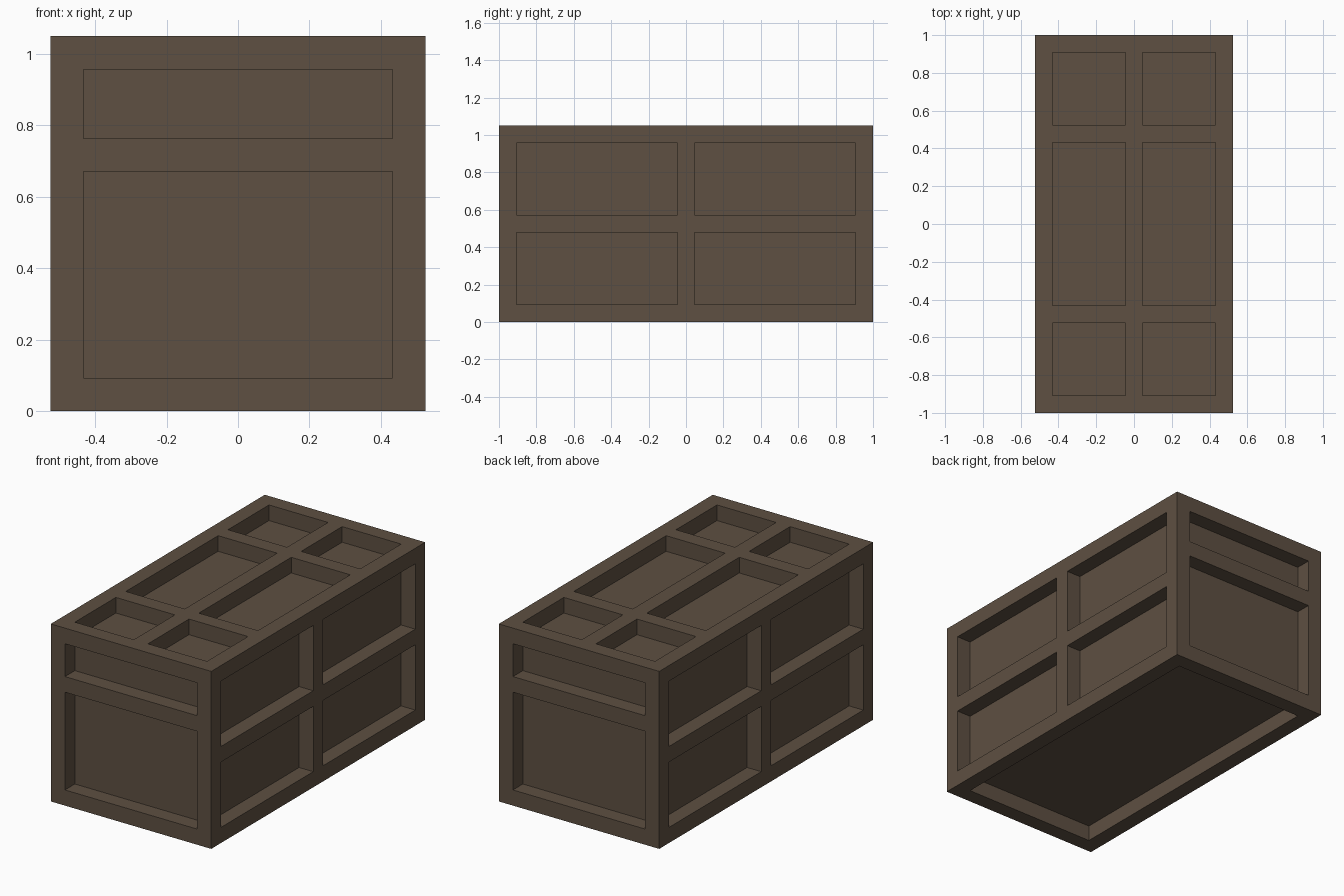
import bpy, bmesh
from mathutils import Vector

if "Cube" in bpy.data.objects:
    bpy.data.objects.remove(bpy.data.objects["Cube"])

HALF = Vector((0.525, 1.0, 0.525))      # half sizes of the crate
CENTRE = Vector((0, 0, HALF.z))
BAR = 0.0925                            # beam width, also recess depth
X, Y, Z = Vector((1, 0, 0)), Vector((0, 1, 0)), Vector((0, 0, 1))

wood = bpy.data.materials.new("dark_brown_wood")
wood.use_nodes = True
colour = (0.112, 0.080, 0.054, 1)
wood.diffuse_color = colour
wood.node_tree.nodes["Principled BSDF"].inputs["Base Color"].default_value = colour


def finish(bm, name):
    mesh = bpy.data.meshes.new(name)
    bm.to_mesh(mesh)
    bm.free()
    mesh.materials.append(wood)
    bpy.context.collection.objects.link(bpy.data.objects.new(name, mesh))


def stops(half, bars=()):
    """Alternating bar and opening limits across a side."""
    cuts = [-half, -half + BAR]
    for b in bars:
        cuts += [b - BAR / 2, b + BAR / 2]
    return cuts + [half - BAR, half]


def lattice(bm, u, v, us, vs):
    """One side of the frame: flush bars with walls going in at each opening."""
    n = u.cross(v)
    face_at = CENTRE + n * abs(n.dot(HALF))
    for i in range(len(us) - 1):
        for j in range(len(vs) - 1):
            ring = [face_at + u * us[a] + v * vs[b]
                    for a, b in ((i, j), (i + 1, j), (i + 1, j + 1), (i, j + 1))]
            if i % 2 and j % 2:
                for k in range(4):
                    p, q = ring[k], ring[(k + 1) % 4]
                    bm.faces.new([bm.verts.new(c) for c in (p, q, q - n * BAR, p - n * BAR)])
            else:
                bm.faces.new([bm.verts.new(c) for c in ring])


# Frame of beams: ends, long sides, lid and base
frame = bmesh.new()
for s in (1, -1):
    lattice(frame, X * s, Z, stops(HALF.x), stops(HALF.z, [0.717 - HALF.z]))
    lattice(frame, Y * s, Z, stops(HALF.y, [0]), stops(HALF.z, [0]))
lattice(frame, X, Y, stops(HALF.x, [0]), stops(HALF.y, [-0.478, 0.478]))
lattice(frame, -X, Y, stops(HALF.x), stops(HALF.y))
bmesh.ops.remove_doubles(frame, verts=frame.verts, dist=0.0001)
finish(frame, "beam_frame")

# Sunken panels: one inner box behind the beams
panels = bmesh.new()
bmesh.ops.create_cube(panels, size=2)
bmesh.ops.scale(panels, vec=HALF - Vector((BAR, BAR, BAR)), verts=panels.verts)
bmesh.ops.translate(panels, vec=CENTRE, verts=panels.verts)
finish(panels, "sunken_panels")
